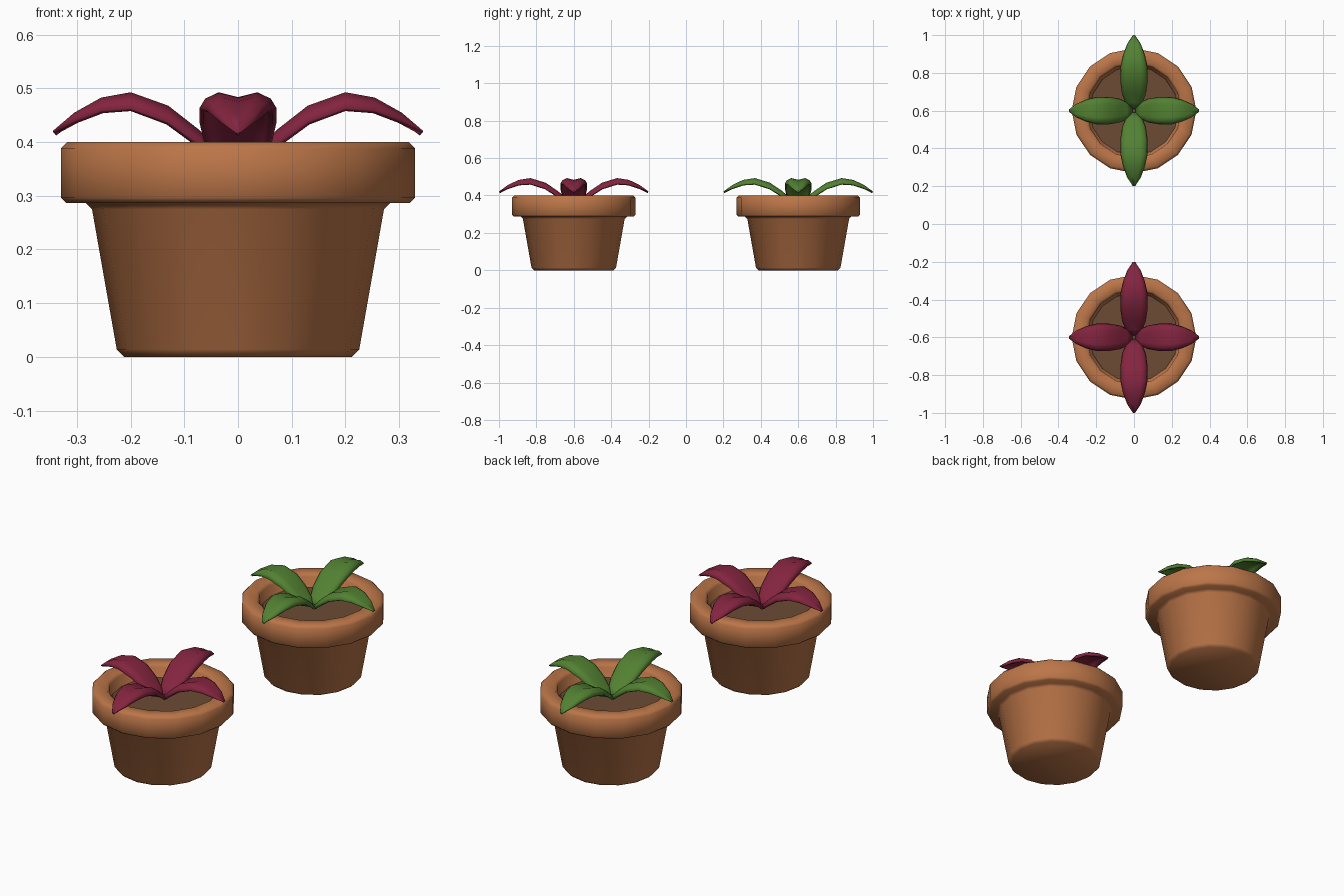
import bpy, bmesh
from math import cos, sin, pi, radians

cube = bpy.data.objects.get("Cube")
if cube:
    bpy.data.objects.remove(cube)


def material(name, rgb):
    m = bpy.data.materials.new(name)
    m.use_nodes = True
    m.diffuse_color = (*rgb, 1)
    bsdf = m.node_tree.nodes["Principled BSDF"]
    bsdf.inputs["Base Color"].default_value = (*rgb, 1)
    bsdf.inputs["Roughness"].default_value = 0.8
    return m


terracotta = material("terracotta", (0.5, 0.18, 0.065))
soil_brown = material("soil brown", (0.15, 0.07, 0.033))
leaf_green = material("leaf green", (0.085, 0.22, 0.032))
leaf_maroon = material("leaf maroon", (0.23, 0.018, 0.05))


def finish(name, bm, mat, angle):
    bmesh.ops.recalc_face_normals(bm, faces=bm.faces)
    mesh = bpy.data.meshes.new(name)
    bm.to_mesh(mesh)
    bm.free()
    mesh.materials.append(mat)
    ob = bpy.data.objects.new(name, mesh)
    bpy.context.collection.objects.link(ob)
    bpy.ops.object.select_all(action="DESELECT")
    ob.select_set(True)
    bpy.context.view_layer.objects.active = ob
    bpy.ops.object.shade_smooth_by_angle(angle=radians(angle))
    return ob


def turned(name, profile, y, mat, sides=16):
    """Lathe a (radius, height) profile and cap both ends."""
    bm = bmesh.new()
    rings = [[bm.verts.new((r * cos(2 * pi * i / sides),
                            y + r * sin(2 * pi * i / sides), z))
              for i in range(sides)] for r, z in profile]
    for a, b in zip(rings, rings[1:]):
        for i in range(sides):
            j = (i + 1) % sides
            bm.faces.new((a[i], a[j], b[j], b[i]))
    bm.faces.new(rings[0])
    bm.faces.new(rings[-1])
    return finish(name, bm, mat, 50)


# Pot: tapered body, thick rim, stepped inside
POT = [(0.212, 0), (0.226, 0.014), (0.272, 0.275), (0.284, 0.287),
       (0.32, 0.287), (0.33, 0.297), (0.33, 0.388), (0.318, 0.4),
       (0.262, 0.4), (0.249, 0.388), (0.247, 0.357), (0.236, 0.348),
       (0.234, 0.325)]
SOIL = [(0.225, 0.325), (0.235, 0.34)]

# Leaf spine: distance from centre, ridge height, half width
LEAF = [(0.008, 0.362, 0.014), (0.035, 0.385, 0.045), (0.075, 0.425, 0.063),
        (0.13, 0.468, 0.072), (0.2, 0.493, 0.072), (0.255, 0.483, 0.058),
        (0.305, 0.455, 0.036), (0.345, 0.421, 0.006)]
# Leaf cross-section: fraction of half width, drop from the ridge
SECTION = [(-1, 0.03), (-0.85, 0.012), (-0.5, 0), (0, 0.009),
           (0.5, 0), (0.85, 0.012), (1, 0.03)]


def leaf(name, y, turn, stretch, mat):
    bm = bmesh.new()
    rows = []
    for d, z, w in LEAF:
        row = []
        for t, drop in SECTION:
            u, v = d * stretch, t * w
            row.append(bm.verts.new((u * cos(turn) - v * sin(turn),
                                     y + u * sin(turn) + v * cos(turn),
                                     z - drop * w / 0.072)))
        rows.append(row)
    for a, b in zip(rows, rows[1:]):
        for i in range(len(SECTION) - 1):
            bm.faces.new((a[i], b[i], b[i + 1], a[i + 1]))
    ob = finish(name, bm, mat, 70)
    solid = ob.modifiers.new("thickness", "SOLIDIFY")
    solid.thickness = 0.01
    solid.offset = -1
    return ob


for label, y, mat in (("front", -0.6, leaf_maroon), ("back", 0.6, leaf_green)):
    turned(label + "_pot", POT, y, terracotta)
    turned(label + "_soil", SOIL, y, soil_brown)
    for k, side in enumerate(("left", "rear", "right", "front")):
        leaf(f"{label}_plant_{side}_leaf", y, k * pi / 2,
             0.4 / 0.345 if k % 2 else 1, mat)
